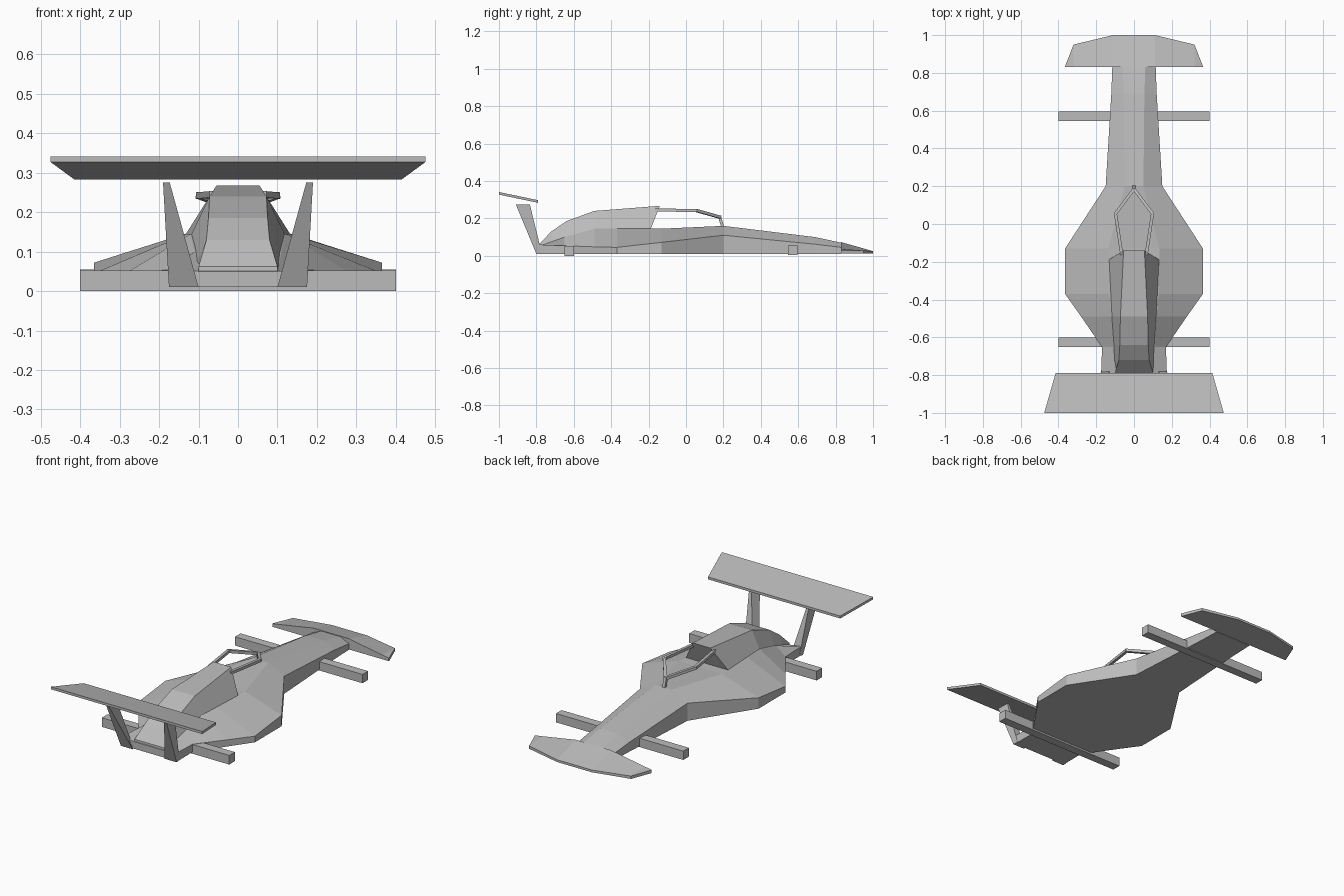
import bpy
import bmesh
from mathutils import Vector

cube = bpy.data.objects.get("Cube")
if cube:
    bpy.data.objects.remove(cube, do_unlink=True)

grey = bpy.data.materials.new("plain grey")
grey.use_nodes = True
colour = (0.5, 0.5, 0.5, 1)
grey.diffuse_color = colour
grey.node_tree.nodes["Principled BSDF"].inputs["Base Color"].default_value = colour


def loft(name, rings):
    """Skin equal-length closed rings and cap both ends."""
    bm = bmesh.new()
    rows = [[bm.verts.new(p) for p in ring] for ring in rings]
    for a, b in zip(rows, rows[1:]):
        for i in range(len(a)):
            j = (i + 1) % len(a)
            bm.faces.new((a[i], a[j], b[j], b[i]))
    bm.faces.new(rows[0])
    bm.faces.new(reversed(rows[-1]))
    bmesh.ops.recalc_face_normals(bm, faces=bm.faces)
    mesh = bpy.data.meshes.new(name)
    bm.to_mesh(mesh)
    bm.free()
    obj = bpy.data.objects.new(name, mesh)
    bpy.context.collection.objects.link(obj)
    mesh.materials.append(grey)
    return obj


def symmetric(half):
    """Close a right-hand outline with its mirror image."""
    return half + [(-x, y, z) for x, y, z in reversed(half)]


def box(name, low, high):
    (x0, y0, z0), (x1, y1, z1) = low, high
    loft(name, [[(x0, y0, z), (x1, y0, z), (x1, y1, z), (x0, y1, z)] for z in (z0, z1)])


# Body: y, side half-width, side height, deck half-width, deck height
body = [
    (0.83, 0.115, 0.045, 0.06, 0.07),
    (0.69, 0.12, 0.062, 0.055, 0.10),
    (0.20, 0.15, 0.11, 0.05, 0.16),
    (-0.13, 0.365, 0.072, 0.135, 0.145),
    (-0.37, 0.365, 0.045, 0.13, 0.145),
    (-0.49, 0.28, 0.048, 0.12, 0.145),
    (-0.65, 0.17, 0.054, 0.11, 0.10),
    (-0.79, 0.172, 0.06, 0.10, 0.05),
]
loft("body", [symmetric([(w, y, 0.01), (w, y, h), (d, y, t)]) for y, w, h, d, t in body])

# Engine cowl: roof y, half-width, height, then base y, half-width, height
cowl = [
    (-0.14, 0.055, 0.267, -0.19, 0.135, 0.14),
    (-0.49, 0.072, 0.24, -0.49, 0.12, 0.14),
    (-0.64, 0.075, 0.185, -0.64, 0.11, 0.095),
    (-0.72, 0.08, 0.13, -0.72, 0.105, 0.07),
    (-0.785, 0.10, 0.062, -0.79, 0.10, 0.02),
]
loft("engine_cowl", [symmetric([(bw, by, bz), (w, y, z)]) for y, w, z, by, bw, bz in cowl])

# Nose wing: x, front y, rear top height, front top height
tips = [(0.365, 0.835, 0.03, 0.03), (0.32, 0.95, 0.037, 0.028), (0.11, 1.0, 0.073, 0.025)]
tips += [(-x, y, r, f) for x, y, r, f in reversed(tips)]
loft("nose_wing", [[(x, 0.83, 0.012), (x, 0.83, r), (x, y, f), (x, y, 0.012)] for x, y, r, f in tips])

# Rear wing: sloping tapered plate
loft("rear_wing", [
    [(-0.475, -1, z), (0.475, -1, z), (0.415, -0.79, z - 0.044), (-0.415, -0.79, z - 0.044)]
    for z in (0.327, 0.341)])

# Wing struts, leaning back and tapering upward
for name, s in (("left_strut", 1), ("right_strut", -1)):
    loft(name, [
        [(s * 0.10, -0.80, 0.01), (s * 0.175, -0.80, 0.01), (s * 0.172, -0.77, 0.01), (s * 0.12, -0.77, 0.01)],
        [(s * 0.173, -0.91, 0.275), (s * 0.19, -0.91, 0.275), (s * 0.188, -0.835, 0.275), (s * 0.175, -0.835, 0.275)],
    ])

# Axles
box("front_axle", (-0.4, 0.545, 0.005), (0.4, 0.595, 0.055))
box("rear_axle", (-0.4, -0.65, 0), (0.4, -0.60, 0.052))


# Cockpit guard: two side rails meeting at a front post
def bar(name, start, end, radius=0.008):
    a, b = Vector(start), Vector(end)
    along = (b - a).normalized()
    across = along.cross(Vector((0, 0, 1))).normalized() * radius
    up = across.cross(along).normalized() * radius
    corners = (across + up, across - up, -across - up, up - across)
    a, b = a - along * radius / 2, b + along * radius / 2
    loft(name, [[p + c for c in corners] for p in (a, b)])


for side, s in (("left", 1), ("right", -1)):
    bar(side + "_guard_rear", (s * 0.065, -0.16, 0.245), (s * 0.098, 0.055, 0.242))
    bar(side + "_guard_front", (s * 0.098, 0.055, 0.242), (s * 0.004, 0.18, 0.207))
bar("guard_post", (0, 0.18, 0.207), (0, 0.196, 0.155))
